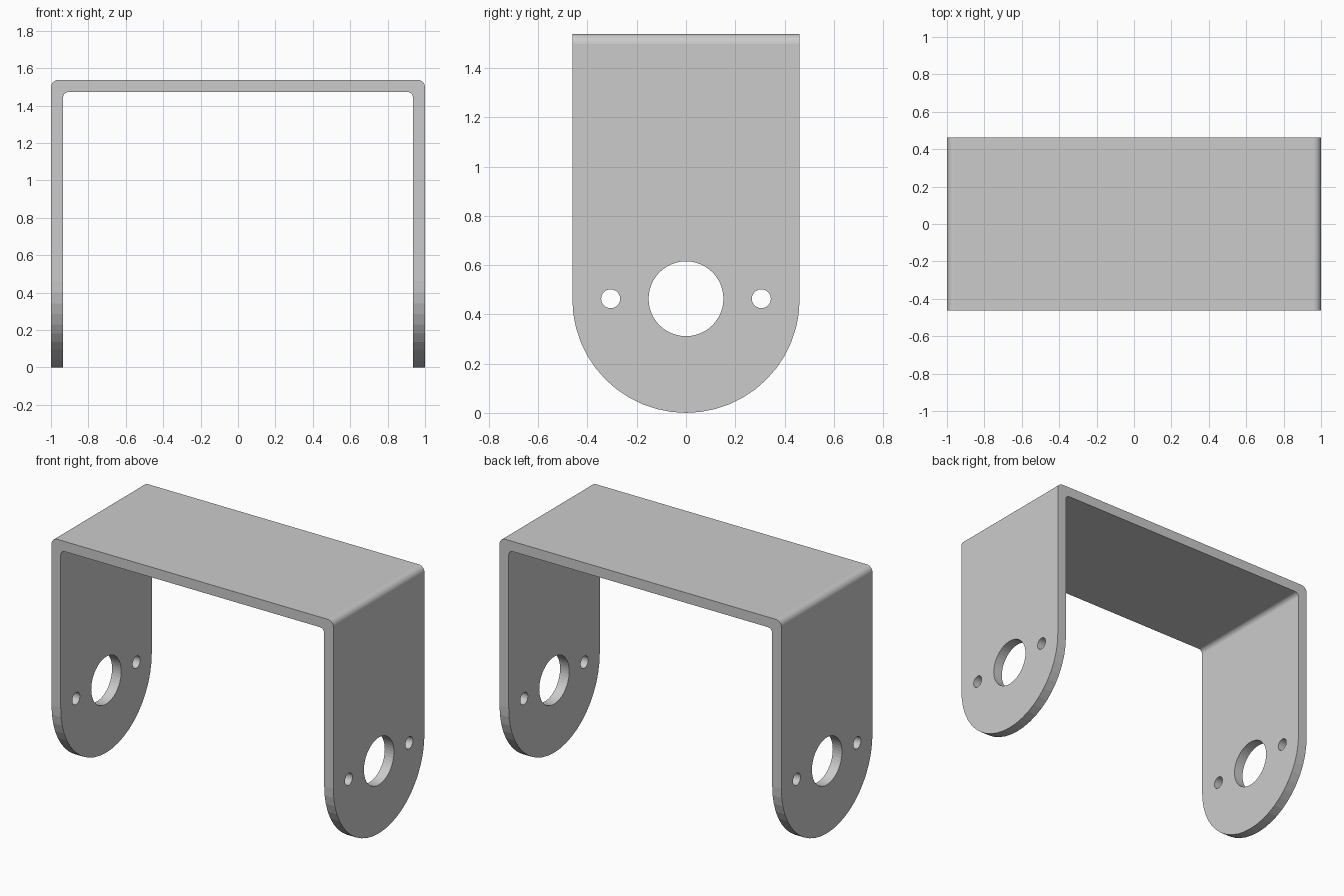
import bpy, bmesh
from math import sin, cos, pi, radians
from mathutils import Vector

if "Cube" in bpy.data.objects:
    bpy.data.objects.remove(bpy.data.objects["Cube"])

W, H, T = 1.0, 1.538, 0.065      # half length, height, sheet thickness
R = 0.4615                       # half depth, also the rounded leg end radius


def arc(cx, cz, r, a0, a1, n):
    return [(cx + r * cos(radians(a0 + (a1 - a0) * i / n)),
             cz + r * sin(radians(a0 + (a1 - a0) * i / n))) for i in range(n + 1)]


def prism(name, pts, along, half):
    """Extrude a 2D outline symmetrically along x (outline in yz) or y (outline in xz)."""
    bm = bmesh.new()
    place = (lambda u, v: (-half, u, v)) if along == 'x' else (lambda u, v: (u, -half, v))
    face = bm.faces.new([bm.verts.new(place(u, v)) for u, v in pts])
    move = Vector((2 * half, 0, 0)) if along == 'x' else Vector((0, 2 * half, 0))
    out = bmesh.ops.extrude_face_region(bm, geom=[face])['geom']
    bmesh.ops.translate(bm, vec=move, verts=[g for g in out if isinstance(g, bmesh.types.BMVert)])
    bmesh.ops.recalc_face_normals(bm, faces=bm.faces)
    mesh = bpy.data.meshes.new(name)
    bm.to_mesh(mesh)
    bm.free()
    ob = bpy.data.objects.new(name, mesh)
    bpy.context.collection.objects.link(ob)
    return ob


def cut(target, cutter, operation):
    cutter.hide_render = True
    mod = target.modifiers.new(cutter.name, 'BOOLEAN')
    mod.object, mod.operation, mod.solver = cutter, operation, 'EXACT'
    bpy.context.view_layer.objects.active = target
    bpy.ops.object.modifier_apply(modifier=mod.name)
    bpy.data.objects.remove(cutter)


# bent sheet: U profile with rounded outer and inner bends
ro, ri = 0.04, 0.03
outer = arc(W - ro, H - ro, ro, 0, 90, 8)
inner = arc(W - T - ri, H - T - ri, ri, 90, 0, 8)
half_out = [(W, -0.1)] + outer
half_in = inner + [(W - T, -0.1)]
mirror = lambda pts: [(-x, z) for x, z in reversed(pts)]
bracket = prism("u_bracket", half_out + mirror(half_out) + mirror(half_in) + half_in, 'y', 0.6)

# side outline: straight edges with a semicircular lower end
side = [(R, 1.8), (-R, 1.8)] + arc(0, R, R, 180, 360, 24)
cut(bracket, prism("side_outline", side, 'x', 1.2), 'INTERSECT')

# centre bore and two screw holes through both legs
for y, r, n in ((0, 0.152, 48), (-0.306, 0.0385, 24), (0.306, 0.0385, 24)):
    hole = prism("hole_cutter", arc(y, 0.4635, r, 0, 360, n)[:-1], 'x', 1.2)
    cut(bracket, hole, 'DIFFERENCE')

# smooth only the bends; leg ends and bores stay faceted
for p in bracket.data.polygons:
    p.use_smooth = p.center.z > 1.4 and abs(p.normal.y) < 0.1 and 0.02 < abs(p.normal.x) < 0.998
